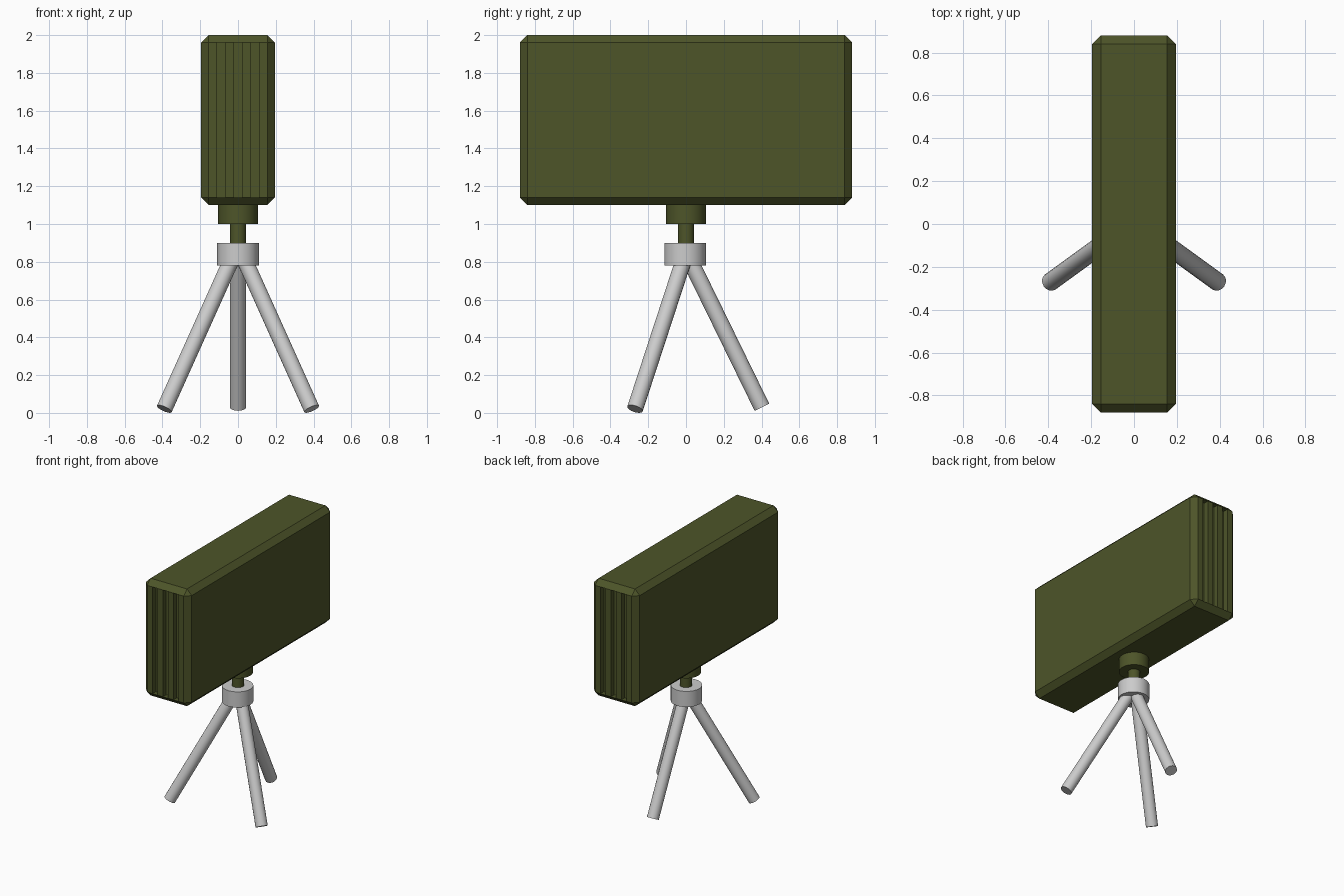
import bpy, bmesh
from mathutils import Vector

if "Cube" in bpy.data.objects:
    bpy.data.objects.remove(bpy.data.objects["Cube"])

olive = bpy.data.materials.new("olive")
olive.diffuse_color = (0.075, 0.09, 0.022, 1)
olive.use_nodes = True
olive.node_tree.nodes["Principled BSDF"].inputs["Base Color"].default_value = olive.diffuse_color


def finish(bm, name, mat=None, smooth=False):
    bmesh.ops.recalc_face_normals(bm, faces=bm.faces)
    me = bpy.data.meshes.new(name)
    bm.to_mesh(me)
    bm.free()
    ob = bpy.data.objects.new(name, me)
    bpy.context.collection.objects.link(ob)
    if mat:
        me.materials.append(mat)
    if smooth:
        bpy.ops.object.select_all(action='DESELECT')
        ob.select_set(True)
        bpy.context.view_layer.objects.active = ob
        bpy.ops.object.shade_smooth_by_angle()
    return ob


def rod(name, a, b, r, sides, mat=None):
    a, b = Vector(a), Vector(b)
    bm = bmesh.new()
    bmesh.ops.create_cone(bm, cap_ends=True, segments=sides, radius1=r, radius2=r,
                          depth=(b - a).length)
    bmesh.ops.rotate(bm, verts=bm.verts,
                     matrix=(b - a).to_track_quat('Z', 'Y').to_matrix())
    bmesh.ops.translate(bm, verts=bm.verts, vec=(a + b) / 2)
    return finish(bm, name, mat, smooth=True)


# Chamfered panel housing
HX, HY, HZ, C = 0.195, 0.88, 0.45, 0.04
bm = bmesh.new()
bmesh.ops.create_cube(bm, size=2)
bmesh.ops.scale(bm, verts=bm.verts, vec=(HX, HY, HZ))
bmesh.ops.bevel(bm, geom=bm.edges[:], offset=C, offset_type='OFFSET',
                segments=1, affect='EDGES', profile=0.5)

# Three vertical grooves in each end: split into seven strips, sink every other one
W = HX - C
strip = 2 * W / 7


def end_faces():
    bm.normal_update()
    return [f for f in bm.faces if abs(f.normal.y) > 0.99]


for i in range(1, 7):
    fs = end_faces()
    geom = list({g for f in fs for g in (*f.verts, *f.edges)}) + fs
    bmesh.ops.bisect_plane(bm, geom=geom, dist=1e-5,
                           plane_co=(-W + i * strip, 0, 0), plane_no=(1, 0, 0))
sunk = [f for f in end_faces()
        if int((f.calc_center_median().x + W) / strip) % 2 == 1]
for f in bmesh.ops.extrude_discrete_faces(bm, faces=sunk)['faces']:
    s = 1 if f.calc_center_median().y > 0 else -1
    bmesh.ops.translate(bm, verts=f.verts, vec=(0, -0.04 * s, 0))
bmesh.ops.translate(bm, verts=bm.verts, vec=(0, 0, 1.55))
finish(bm, "panel_housing", olive)

# Mount under the housing
rod("mount_collar", (0, 0, 1.0), (0, 0, 1.1), 0.105, 24, olive)
rod("mount_shaft", (0, 0, 0.86), (0, 0, 1.01), 0.043, 16, olive)

# Tripod hub and legs
rod("tripod_hub", (0, -0.005, 0.78), (0, -0.005, 0.9), 0.11, 24)
for side, sx in (("right", 1), ("left", -1)):
    rod(f"tripod_{side}_leg", (sx * 0.035, -0.012, 0.81), (sx * 0.39, -0.27, 0.021), 0.043, 16)
rod("tripod_back_leg", (0, 0.02, 0.81), (0, 0.402, 0.03), 0.043, 16)
